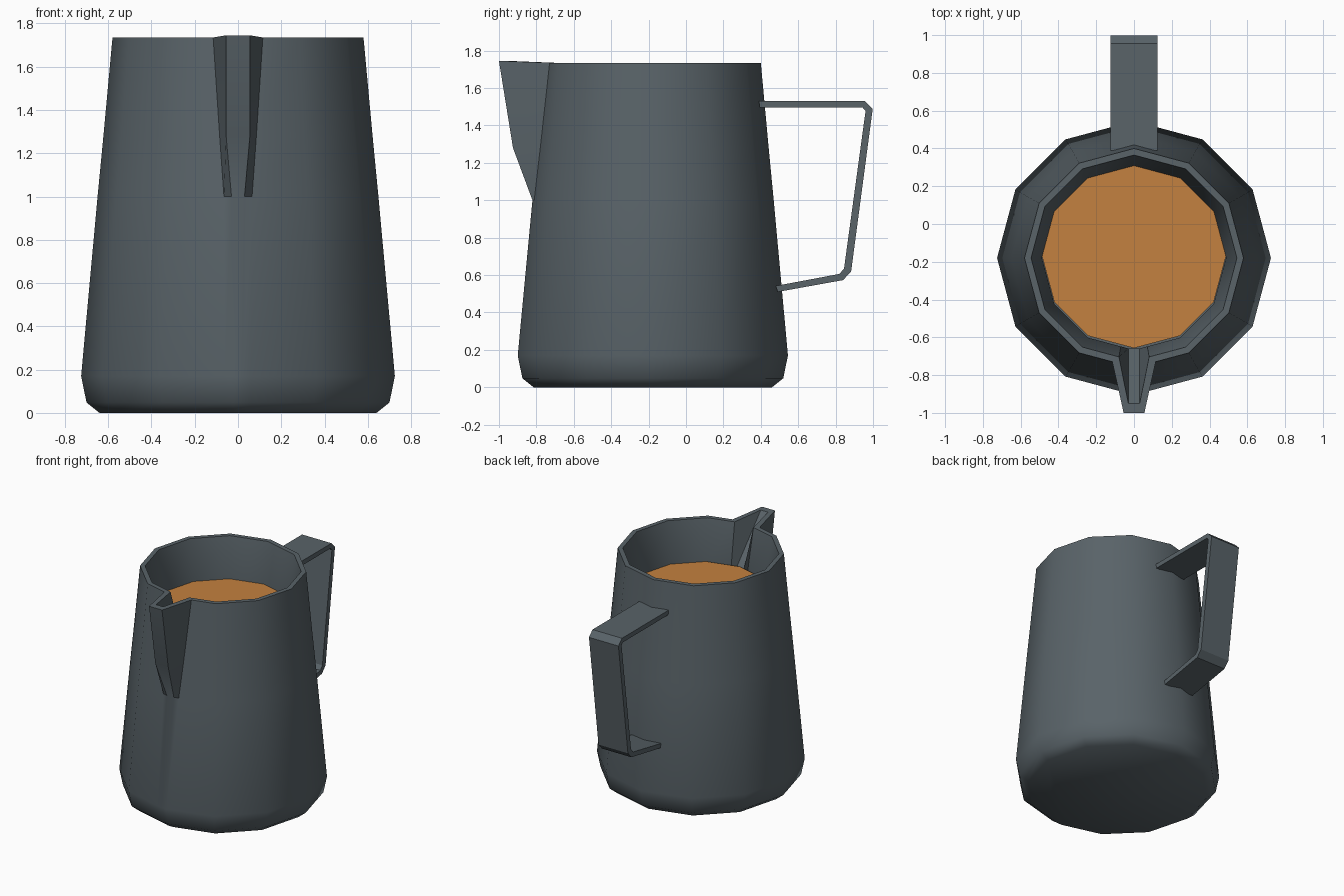
import bpy, bmesh
from math import radians, sin, cos

if "Cube" in bpy.data.objects:
    bpy.data.objects.remove(bpy.data.objects["Cube"])

CY = -0.18  # body axis


def material(name, rgb):
    m = bpy.data.materials.new(name)
    m.diffuse_color = (*rgb, 1)
    m.use_nodes = True
    m.node_tree.nodes["Principled BSDF"].inputs["Base Color"].default_value = m.diffuse_color
    return m


def finish(name, bm, mat, angle=None):
    bmesh.ops.recalc_face_normals(bm, faces=bm.faces)
    me = bpy.data.meshes.new(name)
    bm.to_mesh(me)
    bm.free()
    ob = bpy.data.objects.new(name, me)
    bpy.context.collection.objects.link(ob)
    me.materials.append(mat)
    if angle:
        bpy.ops.object.select_all(action='DESELECT')
        ob.select_set(True)
        bpy.context.view_layer.objects.active = ob
        bpy.ops.object.shade_smooth_by_angle(angle=radians(angle))
    return ob


steel = material("dark_steel", (0.10, 0.125, 0.14))
coffee = material("coffee", (0.55, 0.22, 0.05))


def ring(bm, r, z, base_x, tip_x, tip_y=None, tip_z=None):
    """Twelve-sided ring whose front corner is split into four spout points."""
    pts = [(r * cos(radians(-90 + 30 * k)), CY + r * sin(radians(-90 + 30 * k)), z)
           for k in range(1, 12)]

    def facet(x):
        return CY - r + 0.268 * abs(x)
    ty = facet(tip_x) if tip_y is None else tip_y
    tz = tip_z or z
    pts += [(-base_x, facet(base_x), z), (-tip_x, ty, tz),
            (tip_x, ty, tz), (base_x, facet(base_x), z)]
    return [bm.verts.new(p) for p in pts]


# Jug body: outside up to the rim, then down the inside
rows = [
    (0.64, 0, 0.06, 0.02),
    (0.70, 0.048, 0.06, 0.02),
    (0.725, 0.17, 0.06, 0.02),
    (0.649, 1.0, 0.065, 0.03),
    (0.622, 1.28, 0.085, 0.055, -0.925),
    (0.58, 1.735, 0.115, 0.055, -1.0, 1.745),
    (0.545, 1.735, 0.08, 0.03, -0.95, 1.745),
    (0.487, 1.42, 0.07, 0.03),
    (0.60, 0.20, 0.06, 0.02),
    (0.58, 0.08, 0.06, 0.02),
]
bm = bmesh.new()
rings = [ring(bm, *row) for row in rows]
for a, b in zip(rings, rings[1:]):
    n = len(a)
    for i in range(n):
        j = (i + 1) % n
        bm.faces.new((a[i], a[j], b[j], b[i]))
bm.faces.new(rings[0])
bm.faces.new(rings[-1])
finish("jug_body", bm, steel, 45)

# Drink surface
bm = bmesh.new()
bm.faces.new([bm.verts.new((0.487 * cos(radians(30 * k)),
                            -0.17 + 0.487 * sin(radians(30 * k)), 1.43))
              for k in range(12)])
drink = finish("drink_surface", bm, coffee)
if drink.data.polygons[0].normal.z < 0:
    drink.data.flip_normals()

# Handle: bent flat strip, outer and inner (y, z) outlines
outer = [(0.39, 1.53), (0.955, 1.53), (0.998, 1.487),
         (0.883, 0.62), (0.84, 0.573), (0.49, 0.51)]
inner = [(0.395, 1.495), (0.945, 1.495), (0.96, 1.477),
         (0.845, 0.635), (0.82, 0.606), (0.48, 0.542)]
bm = bmesh.new()
sections = [[bm.verts.new((x, *p)) for x, p in
             ((-0.125, o), (0.125, o), (0.125, i), (-0.125, i))]
            for o, i in zip(outer, inner)]
for a, b in zip(sections, sections[1:]):
    for k in range(4):
        bm.faces.new((a[k], a[(k + 1) % 4], b[(k + 1) % 4], b[k]))
bm.faces.new(sections[0])
bm.faces.new(sections[-1])
finish("handle", bm, steel)
